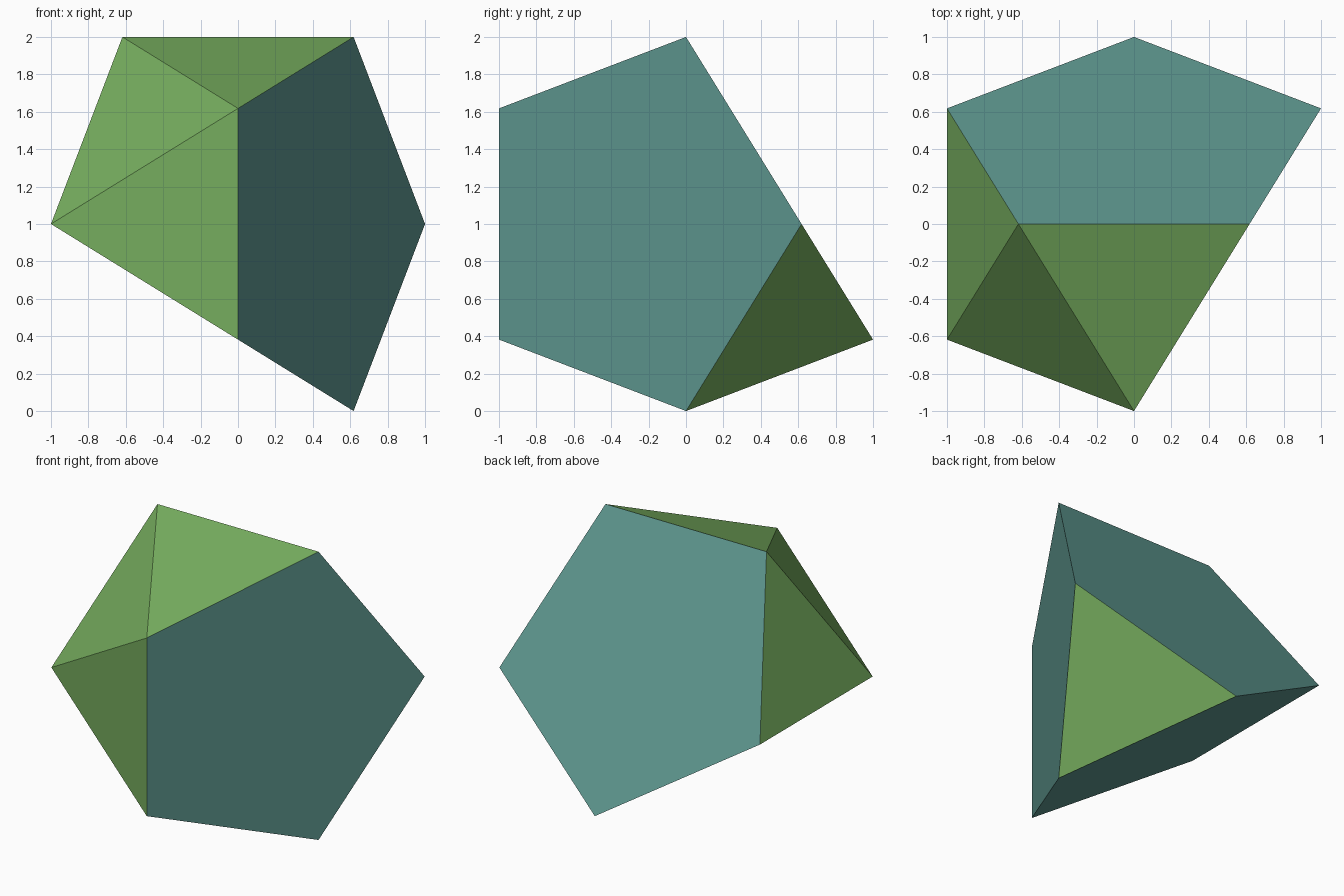
import bpy
import bmesh
import math
from mathutils import Vector

cube = bpy.data.objects.get("Cube")
if cube:
    bpy.data.objects.remove(cube, do_unlink=True)


def make_material(name, color):
    mat = bpy.data.materials.new(name)
    mat.use_nodes = True
    mat.diffuse_color = color
    mat.node_tree.nodes["Principled BSDF"].inputs["Base Color"].default_value = color
    return mat


green = make_material("leaf green", (0.181, 0.418, 0.112, 1))
teal = make_material("teal", (0.114, 0.314, 0.279, 1))

# Twelve icosahedron corners, three mutually distant ones cut away
A = (math.sqrt(5) - 1) / 2
cut_corners = [Vector(c) for c in ((-A, 0, -1), (1, -A, 0), (0, 1, A))]
corners = []
for s in (-A, A):
    for t in (-1, 1):
        corners += [Vector((s, 0, t)), Vector((t, s, 0)), Vector((0, t, s))]
corners = [c for c in corners if all((c - d).length > 0.01 for d in cut_corners)]

# Closed hull, with each cut merged into one flat pentagon
bm = bmesh.new()
for c in corners:
    bm.verts.new(c + Vector((0, 0, 1)))
bmesh.ops.convex_hull(bm, input=bm.verts[:])
bmesh.ops.dissolve_limit(bm, angle_limit=0.02, verts=bm.verts[:], edges=bm.edges[:])
bmesh.ops.recalc_face_normals(bm, faces=bm.faces[:])

# Triangles are green, pentagons teal
for face in bm.faces:
    face.smooth = False
    face.material_index = 1 if len(face.verts) == 5 else 0

mesh = bpy.data.meshes.new("tridiminished_icosahedron")
bm.to_mesh(mesh)
bm.free()
mesh.materials.append(green)
mesh.materials.append(teal)
solid = bpy.data.objects.new("tridiminished_icosahedron", mesh)
bpy.context.collection.objects.link(solid)
